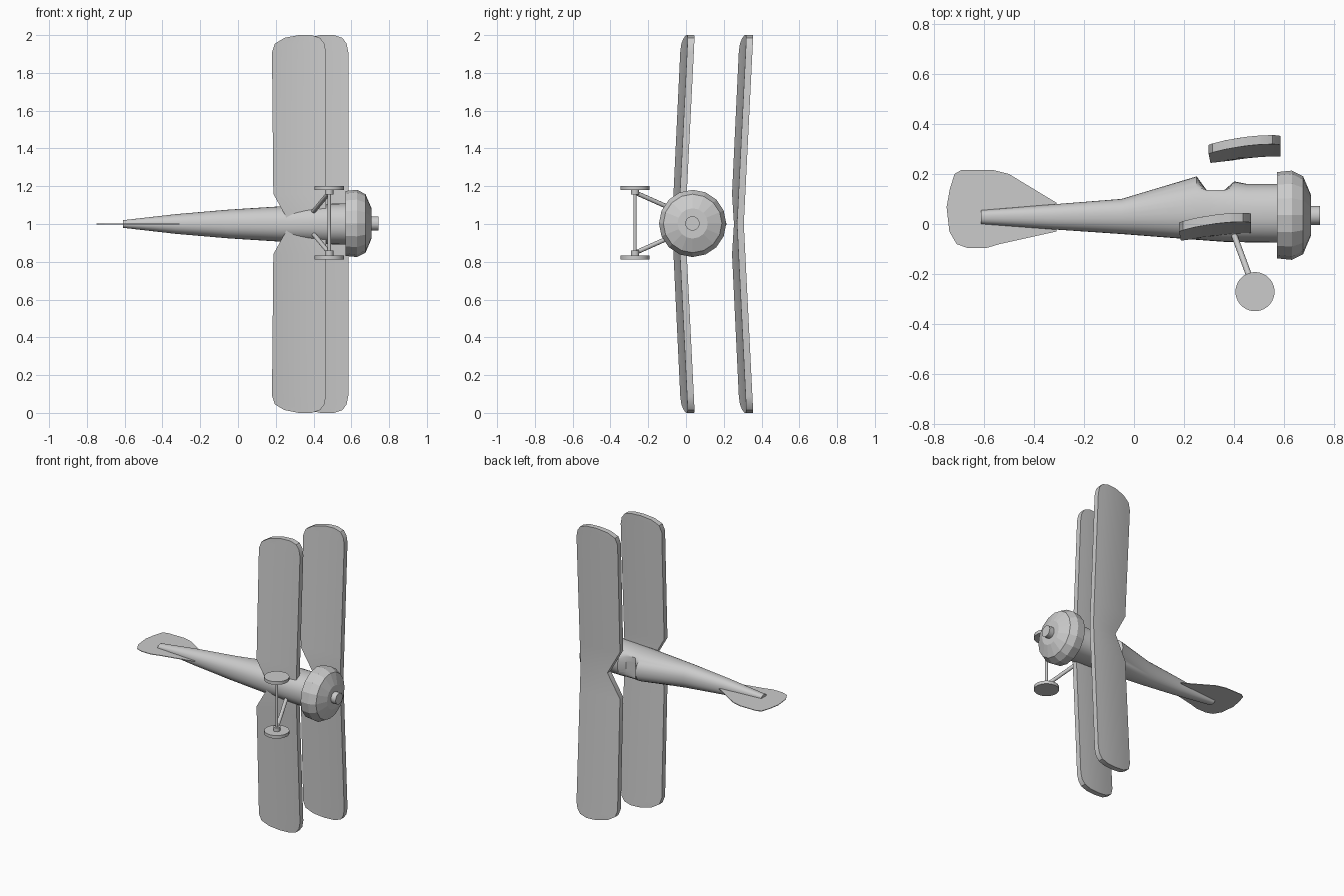
import bpy, bmesh
from math import sin, cos, pi, radians, copysign
from mathutils import Vector

if "Cube" in bpy.data.objects:
    bpy.data.objects.remove(bpy.data.objects["Cube"])


def finish(name, bm, smooth=None):
    bmesh.ops.recalc_face_normals(bm, faces=bm.faces)
    me = bpy.data.meshes.new(name)
    bm.to_mesh(me)
    bm.free()
    ob = bpy.data.objects.new(name, me)
    bpy.context.collection.objects.link(ob)
    if smooth:
        me.shade_smooth()
        me.set_sharp_from_angle(angle=radians(smooth))
    return ob


def loft(name, rings, smooth=None):
    """Skin a list of closed point rings and cap both ends."""
    bm = bmesh.new()
    rows = [[bm.verts.new(p) for p in ring] for ring in rings]
    n = len(rows[0])
    for a, b in zip(rows, rows[1:]):
        for i in range(n):
            j = (i + 1) % n
            bm.faces.new((a[i], a[j], b[j], b[i]))
    bm.faces.new(rows[0])
    bm.faces.new(rows[-1])
    return finish(name, bm, smooth)


def lathe_x(name, profile, cy, cz, sides, smooth=None):
    """Revolve (x, radius) pairs around an axis along x."""
    return loft(name, [[(x, cy + r * cos(2 * pi * i / sides), cz + r * sin(2 * pi * i / sides))
                        for i in range(sides)] for x, r in profile], smooth)


def rod(name, a, b, r, sides=12):
    a, b = Vector(a), Vector(b)
    q = (b - a).to_track_quat('Z', 'Y')
    ring = [q @ Vector((r * cos(2 * pi * i / sides), r * sin(2 * pi * i / sides), 0))
            for i in range(sides)]
    return loft(name, [[a + p for p in ring], [b + p for p in ring]], 40)


# Fuselage: x, bottom, top, half width, cut height for the cockpit
sections = [
    (-0.61, 0.0, 0.055, 0.02, 1), (-0.33, -0.021, 0.078, 0.052, 1),
    (-0.05, -0.04, 0.10, 0.076, 1), (0.25, -0.063, 0.19, 0.095, 1),
    (0.29, -0.066, 0.18, 0.097, 0.135), (0.36, -0.071, 0.17, 0.10, 0.135),
    (0.40, -0.072, 0.17, 0.103, 1), (0.45, -0.073, 0.16, 0.106, 1),
    (0.60, -0.075, 0.16, 0.11, 1)]


def section(x, lo, hi, w, cut, n=32):
    mid = lo * 0.45 + hi * 0.55 if x < 0 else 0.045
    ring = []
    for i in range(n):
        c, s = cos(2 * pi * i / n), sin(2 * pi * i / n)
        c, s = (copysign(abs(v) ** 0.9, v) for v in (c, s))
        y = mid + s * (hi - mid if s > 0 else mid - lo)
        ring.append((x, min(y, cut), 1 + w * c))
    return ring


loft("fuselage", [section(*s) for s in sections], 35)

# Engine cowl and propeller hub
lathe_x("engine_cowl", [(0.57, 0.172), (0.63, 0.178), (0.675, 0.155), (0.707, 0.08)],
        0.035, 1.003, 16)
lathe_x("propeller_hub", [(0.69, 0.038), (0.743, 0.038)], 0.034, 1.003, 24, 40)

# Wings: half-span station, rear x, front x
stations = [(0, 0.275, 0.467), (0.16, 0.187, 0.467), (0.91, 0.18, 0.466),
            (0.955, 0.195, 0.457), (0.985, 0.245, 0.435), (1.0, 0.32, 0.39)]
THICK = 0.036


def camber(x):
    t = (x - 0.18) / 0.287
    return 0.036 * (1 - (1 - t) ** 2)


def wing(name, dx, dy):
    rings = []
    for sign, group in ((-1, stations[::-1]), (1, stations[1:])):
        for d, rear, front in group:
            top = []
            for k in range(7):
                x = rear + (front - rear) * k / 6
                top.append((x + dx, dy + camber(x) + 0.05 * (d - 1), 1 + sign * d))
            rings.append(top + [(x, y - THICK, z) for x, y, z in reversed(top)])
    return loft(name, rings, 30)


wing("lower_wing", 0, 0.01)
wing("upper_wing", 0.118, 0.32)

# Thin tail fin
outline = [(-0.31, 0.085), (-0.5, 0.2), (-0.564, 0.216), (-0.688, 0.216), (-0.716, 0.2),
           (-0.735, 0.14), (-0.748, 0.068), (-0.737, -0.03), (-0.708, -0.08),
           (-0.664, -0.096), (-0.59, -0.096), (-0.536, -0.08), (-0.31, -0.03)]
loft("tail_fin", [[(x, y, z) for x, y in outline] for z in (0.998, 1.002)])

# Landing gear
AX, AY, CZ = 0.483, -0.27, 1.007
rod("axle", (AX, AY, CZ - 0.18), (AX, AY, CZ + 0.18), 0.009)
for side, s in (("left", 1), ("right", -1)):
    rod(side + "_wheel", (AX, AY, CZ + s * 0.174), (AX, AY, CZ + s * 0.195), 0.078, 40)
    rod(side + "_wheel_hub", (AX, AY, CZ + s * 0.148), (AX, AY, CZ + s * 0.176), 0.022, 16)
    rod(side + "_gear_strut", (AX, AY, CZ + s * 0.16), (0.40, -0.045, CZ + s * 0.06), 0.012)
